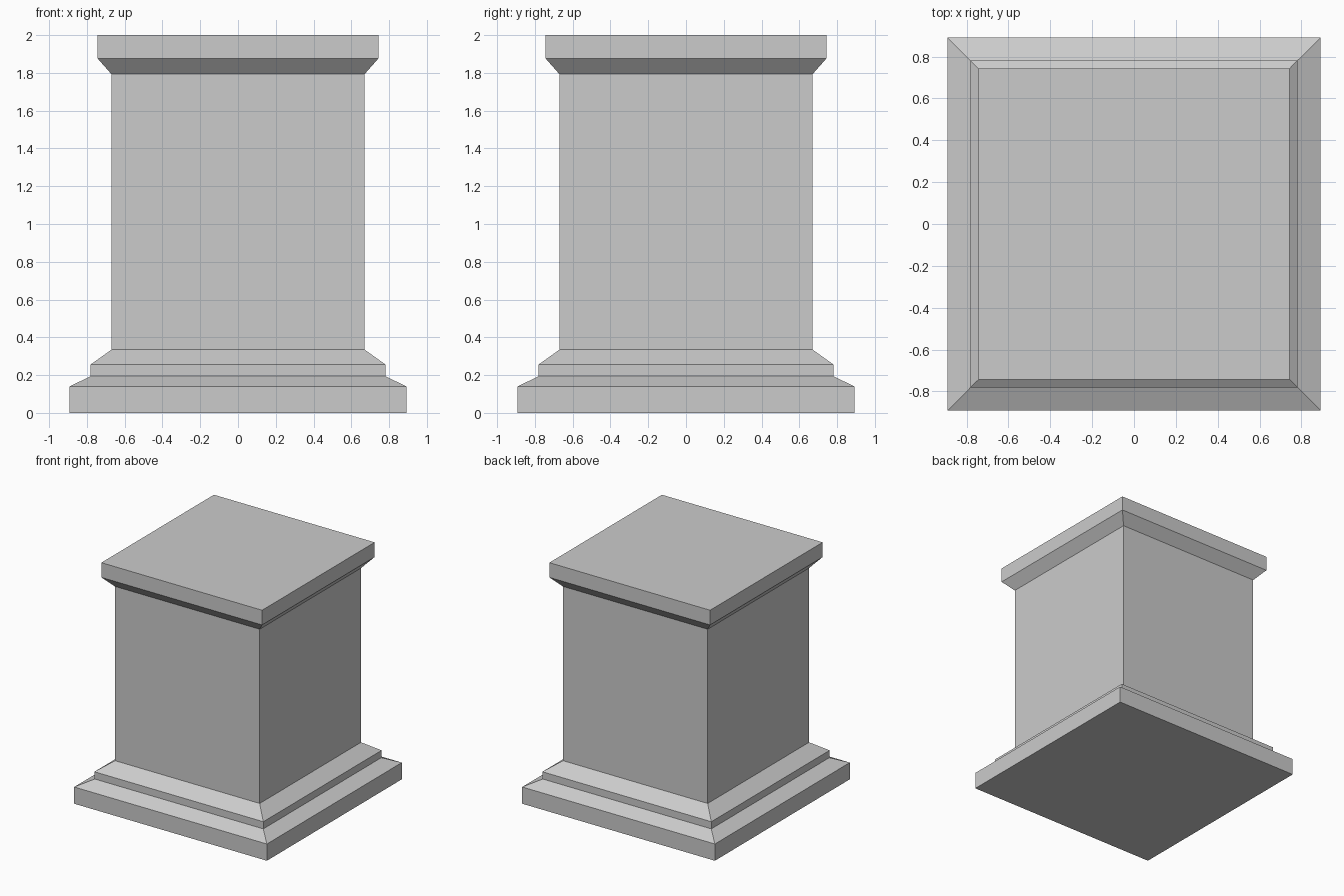
import bpy, bmesh

if "Cube" in bpy.data.objects:
    bpy.data.objects.remove(bpy.data.objects["Cube"])

# Pedestal profile from bottom to top: (half width, height)
PROFILE = [
    (0.892, 0.0), (0.892, 0.14),    # plinth
    (0.778, 0.195), (0.782, 0.195), (0.782, 0.255),  # stepped base moulding
    (0.67, 0.335), (0.67, 1.793),   # shaft
    (0.744, 1.877), (0.744, 2.0),   # cap
]


def square_sweep(name, profile):
    bm = bmesh.new()
    corners = [(-1, -1), (1, -1), (1, 1), (-1, 1)]
    rings = [[bm.verts.new((sx * w, sy * w, z)) for sx, sy in corners]
             for w, z in profile]
    for low, high in zip(rings, rings[1:]):
        for i in range(4):
            j = (i + 1) % 4
            bm.faces.new((low[i], low[j], high[j], high[i]))
    bm.faces.new(rings[0][::-1])
    bm.faces.new(rings[-1])
    mesh = bpy.data.meshes.new(name)
    bm.to_mesh(mesh)
    bm.free()
    obj = bpy.data.objects.new(name, mesh)
    bpy.context.collection.objects.link(obj)
    return obj


# Square pedestal with flat faces
square_sweep("pedestal", PROFILE)
